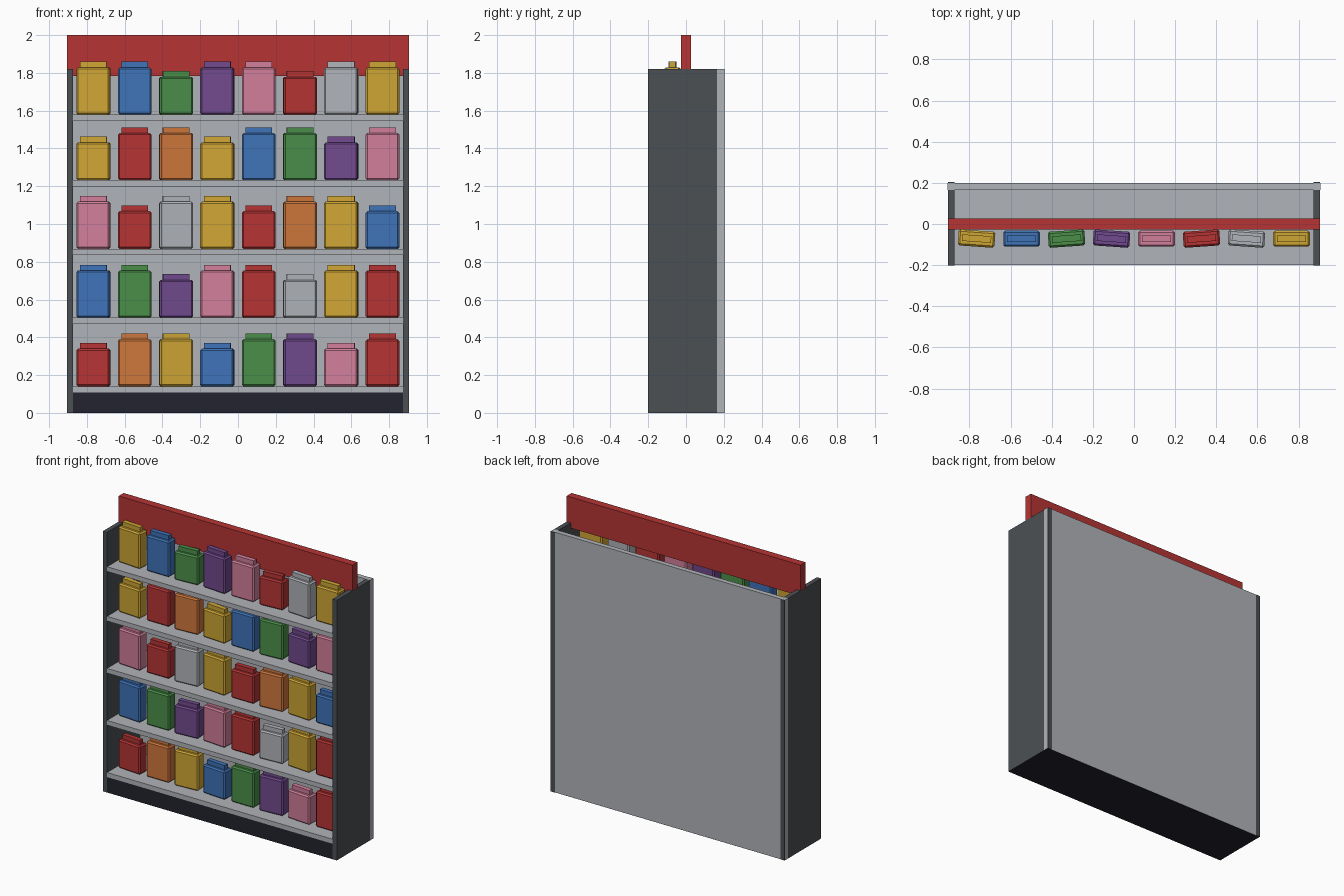
import bpy
import bmesh
from math import radians
from mathutils import Matrix, Vector

cube = bpy.data.objects.get("Cube")
if cube:
    bpy.data.objects.remove(cube, do_unlink=True)


def linear(v):
    v /= 255
    return v / 12.92 if v <= 0.04045 else ((v + 0.055) / 1.055) ** 2.4


def material(name, rgb):
    mat = bpy.data.materials.new(name)
    mat.use_nodes = True
    colour = (*[linear(v) for v in rgb], 1)
    mat.diffuse_color = colour
    mat.node_tree.nodes["Principled BSDF"].inputs["Base Color"].default_value = colour
    return mat


MATS = {name: material(name, rgb) for name, rgb in {
    "red": (182, 52, 52), "gold": (207, 166, 52), "blue": (62, 115, 184),
    "green": (74, 143, 74), "purple": (113, 74, 142), "pink": (209, 127, 154),
    "orange": (207, 119, 60), "light_grey": (176, 179, 184),
    "dark_grey": (76, 80, 84), "navy": (34, 35, 46)}.items()}


def add_box(bm, low, high, bevel=0):
    """Add a box between two corners, with chamfered edges if asked."""
    low, high = Vector(low), Vector(high)
    part = bmesh.new()
    bmesh.ops.create_cube(part, size=1, matrix=Matrix.Translation((low + high) / 2)
                          @ Matrix.Diagonal((*(high - low), 1)))
    if bevel:
        bmesh.ops.bevel(part, geom=part.edges[:], offset=bevel, segments=1,
                        affect='EDGES')
    mesh = bpy.data.meshes.new("part")
    part.to_mesh(mesh)
    part.free()
    bm.from_mesh(mesh)
    bpy.data.meshes.remove(mesh)


def make(name, colour, *boxes):
    """Make one object from (low, high[, bevel]) boxes."""
    bm = bmesh.new()
    for box in boxes:
        add_box(bm, *box)
    mesh = bpy.data.meshes.new(name)
    bm.to_mesh(mesh)
    bm.free()
    mesh.materials.append(MATS[colour])
    obj = bpy.data.objects.new(name, mesh)
    bpy.context.collection.objects.link(obj)
    return obj


W, INNER, FRONT, BACK, TOP = 0.905, 0.873, -0.2, 0.165, 1.82
GAP = 0.0006  # keeps flush faces from coinciding

# Cabinet frame
make("left_side_panel", "dark_grey", ((INNER, FRONT - GAP, GAP), (W, 0.203, TOP)))
make("right_side_panel", "dark_grey", ((-W, FRONT - GAP, GAP), (-INNER, 0.203, TOP)))
make("back_panel", "light_grey", ((-W - GAP, BACK, GAP), (W + GAP, 0.2, TOP + GAP)))
make("base", "navy", ((-W + GAP, FRONT, 0), (W - GAP, 0.2 - GAP, 0.108)))
make("header_board", "red", ((-W + GAP, -0.027, 1.783), (W - GAP, 0.027, 2)))

# Rows of packages: capital letter is a tall one, small letter a short one
COLOURS = dict(r="red", o="orange", y="gold", b="blue", g="green", p="purple",
               k="pink", w="light_grey")
ROWS = ((0.14, "rOYbGPkR"), (0.504, "BGpKRwYR"), (0.868, "KrWYrOYb"),
        (1.232, "yROyBGpK"), (1.579, "YBgPKrWY"))

for row, (z, codes) in enumerate(ROWS, 1):
    make(f"shelf_{row}", "light_grey",
         ((-INNER, FRONT, z - 0.033), (INNER, BACK, z)))
    for col, code in enumerate(codes):
        height = 0.25 if code.isupper() else 0.2
        package = make(f"package_{row}_{col + 1}", COLOURS[code.lower()],
                       ((-0.089, -0.039, 0), (0.089, 0.039, height), 0.009),
                       ((-0.071, -0.016, height - 0.002), (0.071, 0.016, height + 0.03)))
        package.location = (-0.765 + col * 0.2186, -0.071, z)
        package.rotation_euler.z = radians((col % 3 - 1) * 4)
